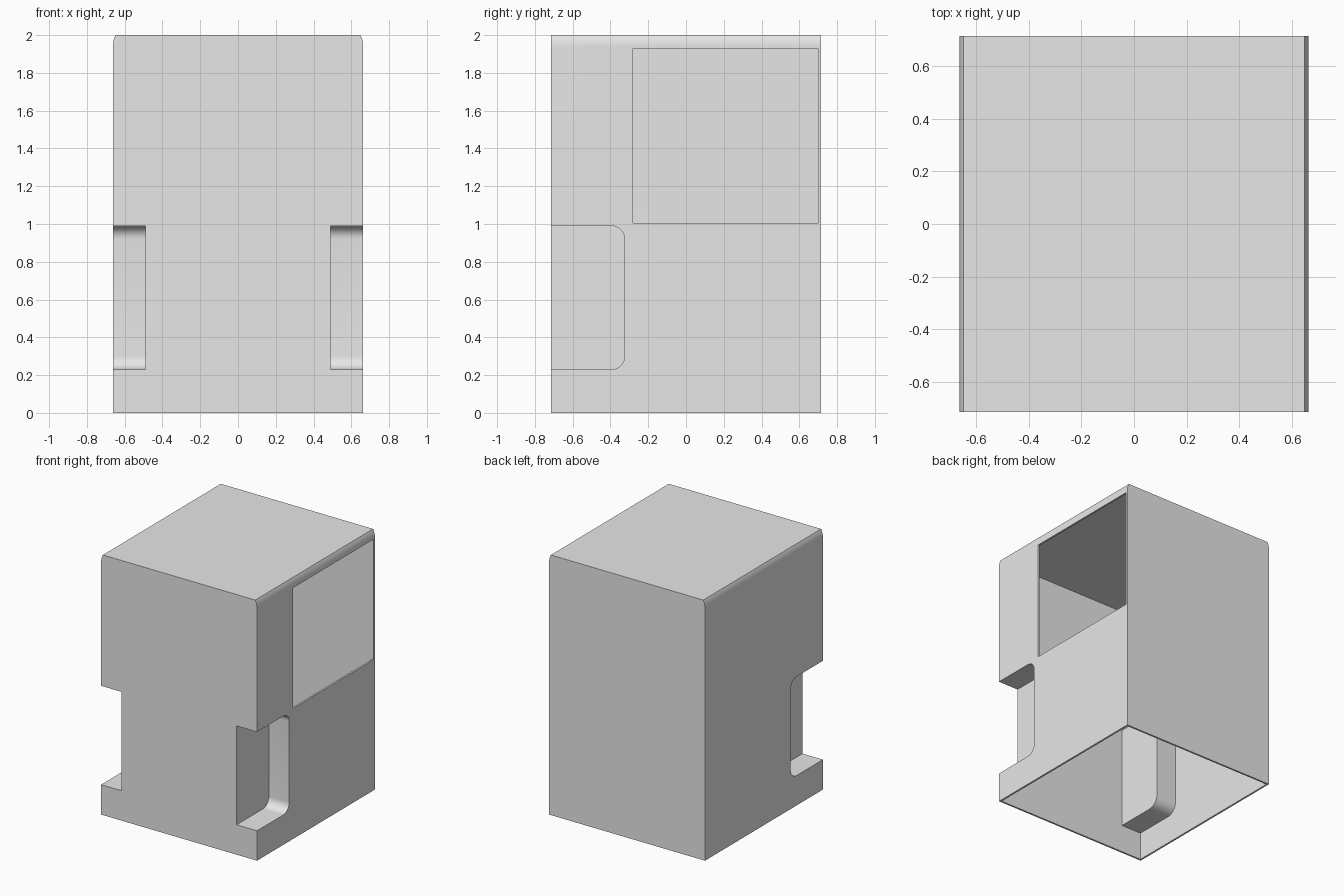
import bpy, bmesh, math
from mathutils import Vector

if "Cube" in bpy.data.objects:
    bpy.data.objects.remove(bpy.data.objects["Cube"], do_unlink=True)

HX, HY, TOP = 0.663, 0.716, 2.0   # half width, half depth, height
WALL = 0.014

grey = bpy.data.materials.new("plain grey")
grey.use_nodes = True
grey.diffuse_color = (0.8, 0.8, 0.8, 1)
grey.node_tree.nodes["Principled BSDF"].inputs["Base Color"].default_value = (0.8, 0.8, 0.8, 1)


def prism(name, points, sweep):
    """Extrude a closed planar outline along a vector."""
    bm = bmesh.new()
    face = bm.faces.new([bm.verts.new(p) for p in points])
    moved = bmesh.ops.extrude_face_region(bm, geom=[face])["geom"]
    bmesh.ops.translate(bm, vec=Vector(sweep),
                        verts=[v for v in moved if isinstance(v, bmesh.types.BMVert)])
    bmesh.ops.recalc_face_normals(bm, faces=bm.faces)
    mesh = bpy.data.meshes.new(name)
    bm.to_mesh(mesh)
    bm.free()
    mesh.materials.append(grey)
    obj = bpy.data.objects.new(name, mesh)
    bpy.context.collection.objects.link(obj)
    return obj


def cut(target, cutter):
    """Subtract a cutter and discard it."""
    mod = target.modifiers.new("cut", 'BOOLEAN')
    mod.operation, mod.solver, mod.object = 'DIFFERENCE', 'EXACT', cutter
    bpy.context.view_layer.objects.active = target
    bpy.ops.object.modifier_apply(modifier=mod.name)
    bpy.data.objects.remove(cutter, do_unlink=True)


def box_body(name, inset, base):
    """Box whose long upper side edges curve gently inwards."""
    hx, hy, top = HX - inset, HY - inset, TOP - inset
    radius, sweep = 0.128, math.radians(28)
    side = []
    for i in range(9):
        a = sweep * i / 8
        side.append((hx - radius * (1 - math.cos(a)),
                     top - radius * (math.sin(sweep) - math.sin(a))))
    right = [(hx, base)] + side
    outline = right + [(-x, z) for x, z in reversed(right)]
    return prism(name, [(x, -hy, z) for x, z in outline], (0, 2 * hy, 0))


def corner_pocket(name, side, grow):
    """Front corner notch with rounded back corners."""
    back, low, high, r = -0.325 + grow, 0.23 - grow, 0.99 + grow, 0.07 + grow
    outline = [(-0.9, high), (-0.9, low)]
    for cz, start in ((low + r, -90), (high - r, 0)):
        for i in range(11):
            a = math.radians(start + 9 * i)
            outline.append((back - r + r * math.cos(a), cz + r * math.sin(a)))
    x = side * (0.49 - grow)
    return prism(name, [(x, y, z) for y, z in outline], (side * 0.4, 0, 0))


# Outer shell and the hollow inside it, open at the bottom
housing = box_body("housing", 0, 0)
cavity = box_body("cavity", WALL, -0.2)
for side in (-1, 1):
    cut(housing, corner_pocket("pocket", side, 0))
    cut(cavity, corner_pocket("pocket_wall", side, WALL))
cut(housing, cavity)

# Rectangular opening in the left (+x) wall
opening = [(0.6, y, z) for y, z in ((-0.28, 1.005), (0.7, 1.005), (0.7, 1.93), (-0.28, 1.93))]
cut(housing, prism("side_opening", opening, (0.2, 0, 0)))

# Smooth the rounded parts, keep the corners crisp
bpy.ops.object.select_all(action='DESELECT')
housing.select_set(True)
bpy.context.view_layer.objects.active = housing
bpy.ops.object.shade_smooth_by_angle(angle=math.radians(20))
